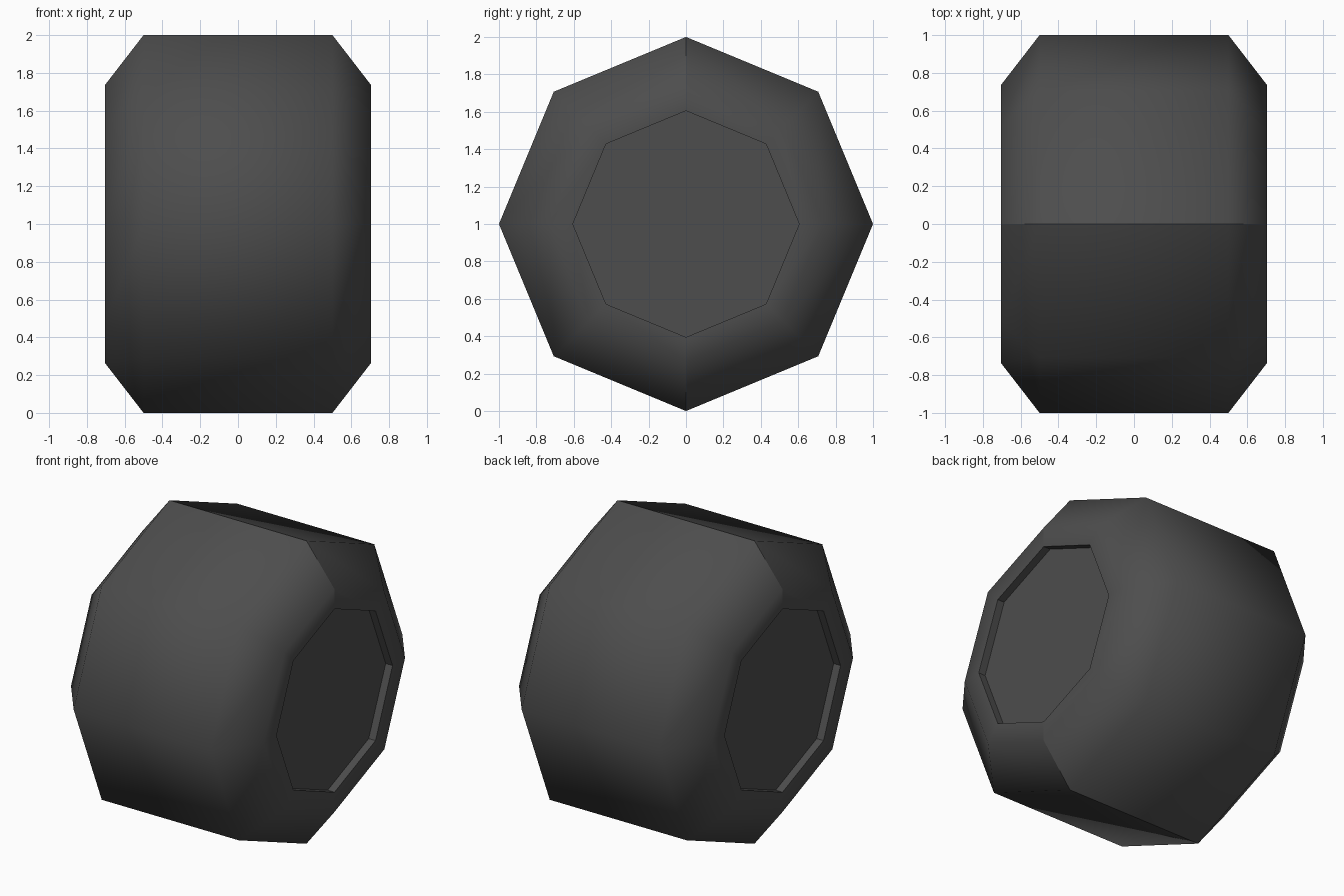
import bpy
import bmesh
import math

cube = bpy.data.objects.get("Cube")
if cube:
    bpy.data.objects.remove(cube, do_unlink=True)

SIDES = 8
HALF_WIDTH = 0.705
RECESS = 0.05

# Matte rubber
rubber = bpy.data.materials.new("dark_grey_rubber")
rubber.use_nodes = True
colour = (0.075, 0.075, 0.075, 1)
rubber.diffuse_color = colour
bsdf = rubber.node_tree.nodes["Principled BSDF"]
bsdf.inputs["Base Color"].default_value = colour
bsdf.inputs["Roughness"].default_value = 0.9

# Profile (x, radius) from hub recess to tread, then mirrored
side = [(HALF_WIDTH - RECESS, 0.605), (HALF_WIDTH, 0.605),
        (HALF_WIDTH, 0.735), (0.5, 1.0)]
profile = side + [(-x, r) for x, r in reversed(side)]

bm = bmesh.new()


def ring(x, r):
    """Octagon around the x axis with corners on the axes."""
    angles = [math.tau * i / SIDES for i in range(SIDES)]
    return [bm.verts.new((x, r * math.cos(a), 1 + r * math.sin(a))) for a in angles]


rings = [ring(x, r) for x, r in profile]

# Tyre skin; recess walls stay flat
last = len(rings) - 2
for k, (a, b) in enumerate(zip(rings, rings[1:])):
    for i in range(SIDES):
        j = (i + 1) % SIDES
        face = bm.faces.new((a[i], a[j], b[j], b[i]))
        face.smooth = k not in (0, last)

# Hub floors
bm.faces.new(rings[0])
bm.faces.new(rings[-1])
bmesh.ops.recalc_face_normals(bm, faces=bm.faces[:])

# Hard edges at the hub recesses and along the front/back seam
for edge in bm.edges:
    on_seam = all(abs(v.co.y) < 1e-4 for v in edge.verts)
    if on_seam or edge.calc_face_angle() > math.radians(70):
        edge.smooth = False

mesh = bpy.data.meshes.new("wheel")
bm.to_mesh(mesh)
bm.free()
mesh.materials.append(rubber)
wheel = bpy.data.objects.new("wheel", mesh)
bpy.context.collection.objects.link(wheel)
